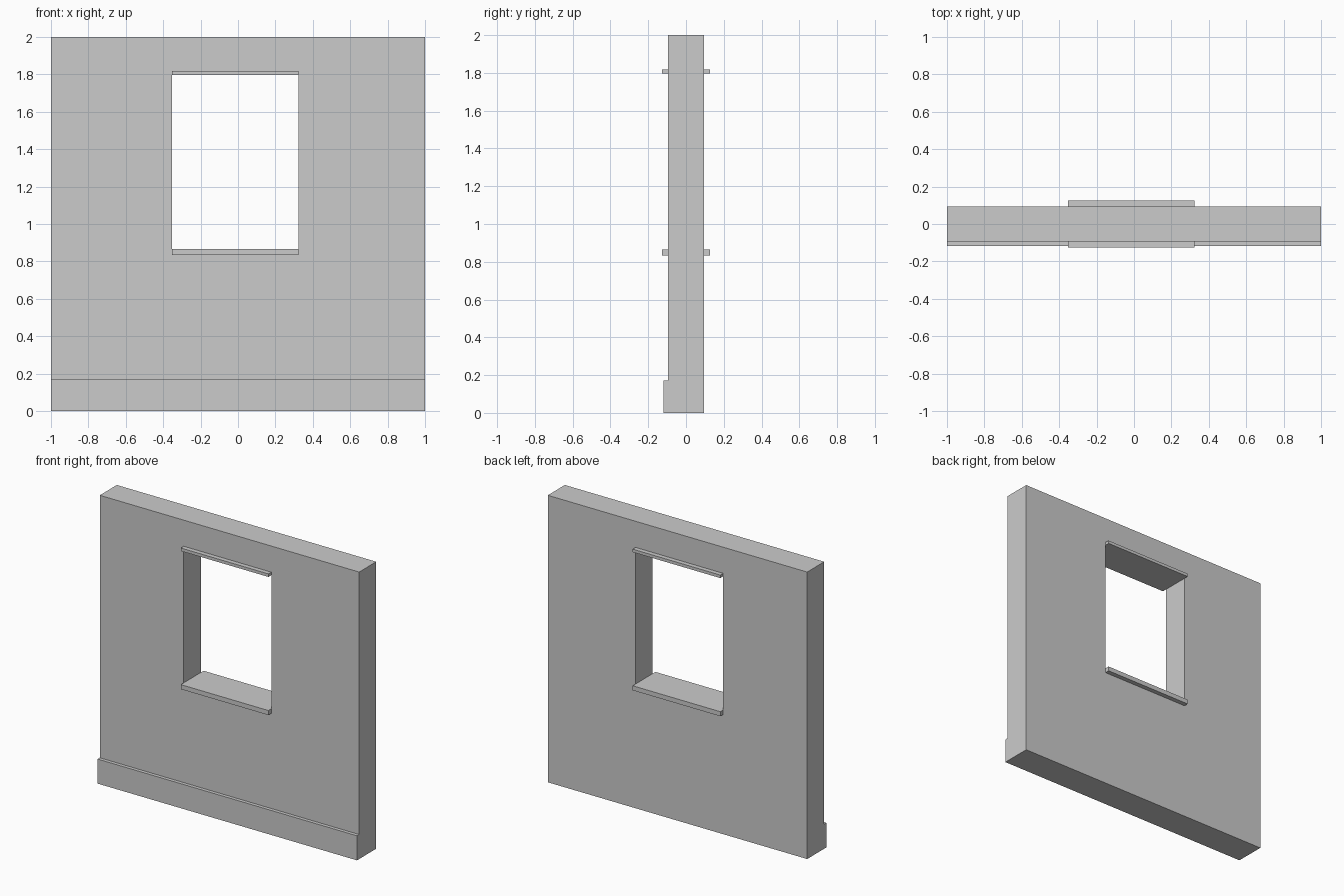
import bpy
import bmesh

if "Cube" in bpy.data.objects:
    bpy.data.objects.remove(bpy.data.objects["Cube"])

HALF = 0.094            # half wall thickness
XS = [-1, -0.353, 0.323, 1]
ZS = [0, 0.171, 0.834, 0.866, 1.797, 1.818, 2]

bm = bmesh.new()

# Wall face as a grid with the window cell left open
grid = [[bm.verts.new((x, -HALF, z)) for x in XS] for z in ZS]
for j in range(len(ZS) - 1):
    for i in range(len(XS) - 1):
        if (i, j) != (1, 3):
            bm.faces.new((grid[j][i], grid[j][i + 1],
                          grid[j + 1][i + 1], grid[j + 1][i]))

# Wall thickness
ret = bmesh.ops.extrude_face_region(bm, geom=bm.faces[:])
verts = [g for g in ret["geom"] if isinstance(g, bmesh.types.BMVert)]
bmesh.ops.translate(bm, verts=verts, vec=(0, 2 * HALF, 0))


def raise_trim(side, x0, x1, z0, z1, depth):
    """Push a rectangle of the wall face outward into a ledge."""
    faces = []
    for f in bm.faces:
        c = f.calc_center_median()
        flat = all(abs(v.co.y - side * HALF) < 1e-5 for v in f.verts)
        if flat and x0 < c.x < x1 and z0 < c.z < z1:
            faces.append(f)
    out = bmesh.ops.extrude_face_region(bm, geom=faces)
    moved = [g for g in out["geom"] if isinstance(g, bmesh.types.BMVert)]
    bmesh.ops.translate(bm, verts=moved, vec=(0, side * depth, 0))
    old = [f for f in faces if f.is_valid]
    if old:
        bmesh.ops.delete(bm, geom=old, context='FACES')


# Sill and lintel ledges on both sides
for side in (-1, 1):
    raise_trim(side, XS[1], XS[2], ZS[2], ZS[3], 0.032)
    raise_trim(side, XS[1], XS[2], ZS[4], ZS[5], 0.032)

# Baseboard along the front
raise_trim(-1, -1, 1, ZS[0], ZS[1], 0.024)

bmesh.ops.recalc_face_normals(bm, faces=bm.faces[:])
mesh = bpy.data.meshes.new("window_wall")
bm.to_mesh(mesh)
bm.free()
bpy.context.collection.objects.link(bpy.data.objects.new("window_wall", mesh))
